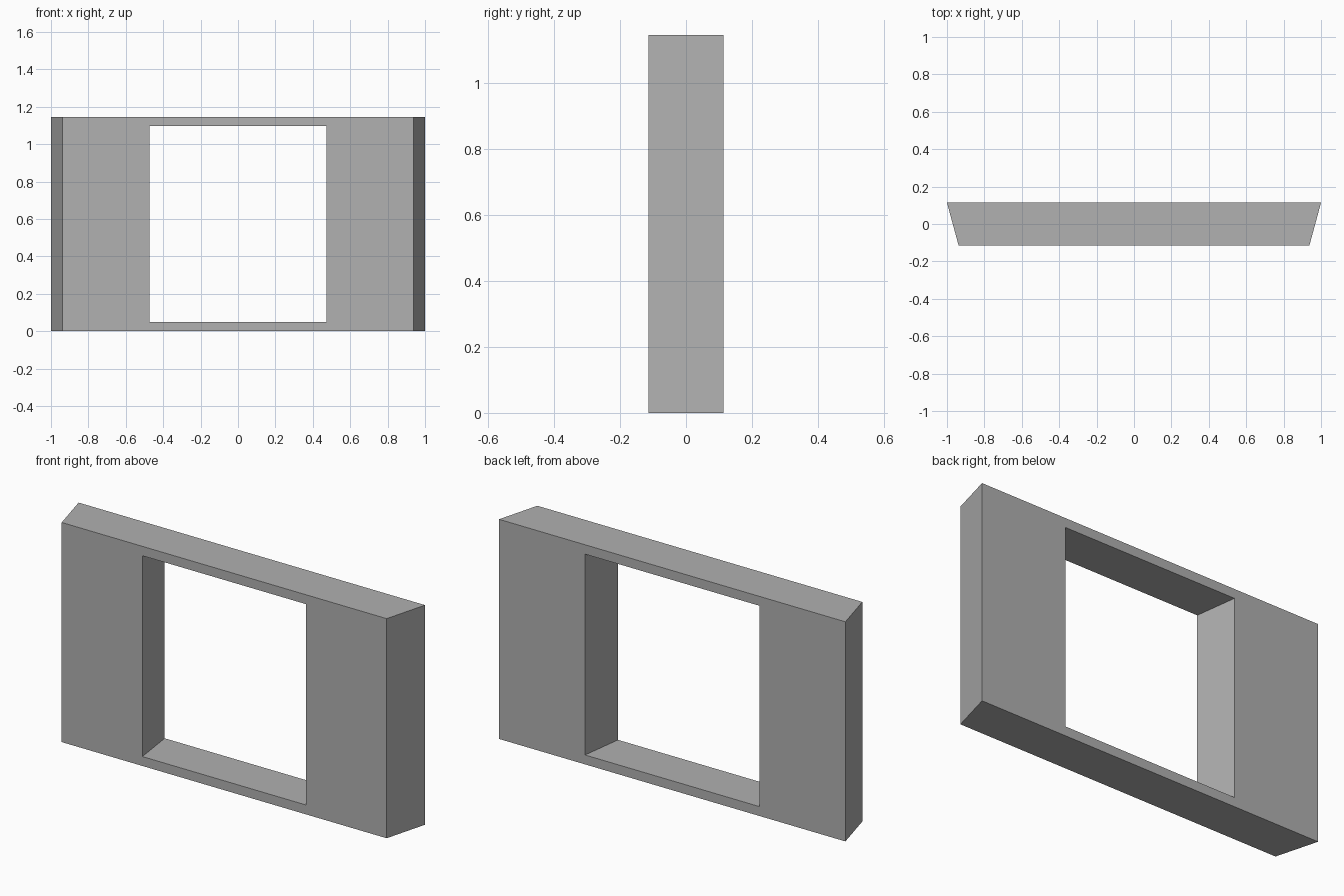
import bpy, bmesh

if "Cube" in bpy.data.objects:
    bpy.data.objects.remove(bpy.data.objects["Cube"])

HALF_DEPTH, HEIGHT, MARGIN = 0.114, 1.146, 0.049


def ring(bm, half_width, y, z0, z1):
    """Rectangular loop of four vertices in the plane y."""
    return [bm.verts.new((sx * half_width, y, z))
            for sx, z in ((-1, z0), (1, z0), (1, z1), (-1, z1))]


# Wall frame: outer sides and opening jambs both widen towards the back
bm = bmesh.new()
z0, z1 = MARGIN, HEIGHT - MARGIN
loops = [
    ring(bm, 0.938, -HALF_DEPTH, 0, HEIGHT),   # front outer
    ring(bm, 1.0, HALF_DEPTH, 0, HEIGHT),      # back outer
    ring(bm, 0.503, HALF_DEPTH, z0, z1),       # back opening
    ring(bm, 0.472, -HALF_DEPTH, z0, z1),      # front opening
]
# Bridge the four loops into a closed ring
for k in range(4):
    a, b = loops[k], loops[(k + 1) % 4]
    for i in range(4):
        j = (i + 1) % 4
        bm.faces.new((a[i], a[j], b[j], b[i]))
bmesh.ops.recalc_face_normals(bm, faces=bm.faces)

mesh = bpy.data.meshes.new("window_wall_frame")
bm.to_mesh(mesh)
bm.free()
frame = bpy.data.objects.new("window_wall_frame", mesh)
bpy.context.collection.objects.link(frame)

# Darker grey finish
grey = bpy.data.materials.new("dark_grey")
grey.diffuse_color = (0.44, 0.44, 0.44, 1)
grey.use_nodes = True
grey.node_tree.nodes["Principled BSDF"].inputs["Base Color"].default_value = grey.diffuse_color
mesh.materials.append(grey)
